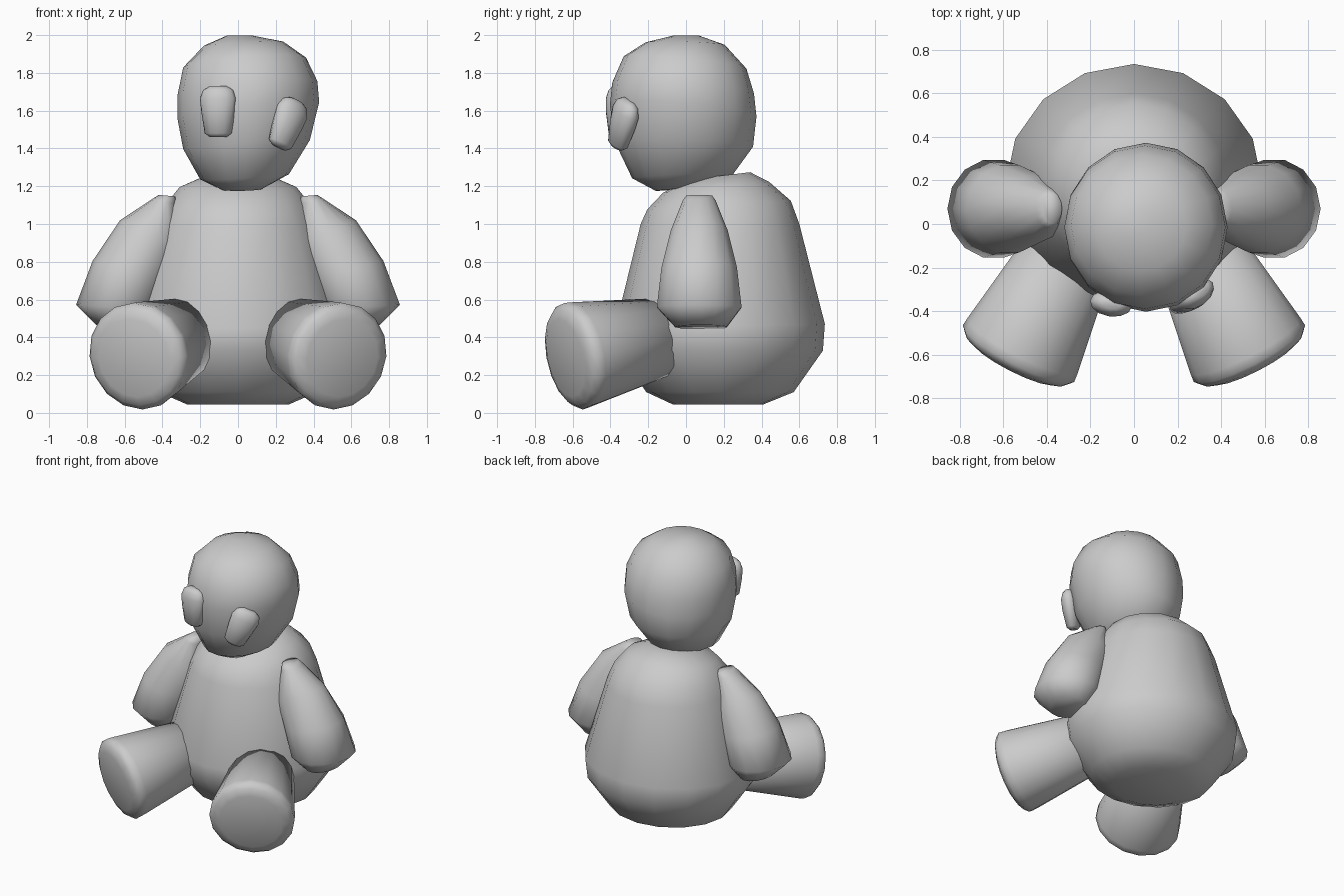
import bpy, bmesh
from math import cos, sin, pi, radians
from mathutils import Matrix, Vector, Euler


def loft(name, rings, n, mat=Matrix(), mirror=False):
    """Rings: (cx, cy, cz, rx, ry, slope_x, slope_y), joined bottom to top."""
    bm = bmesh.new()
    loops = []
    for cx, cy, cz, rx, ry, sx, sy in rings:
        loop = []
        for i in range(n):
            a = 2 * pi * i / n
            dx, dy = rx * cos(a), ry * sin(a)
            loop.append(bm.verts.new(mat @ Vector((cx + dx, cy + dy, cz + sx * dx + sy * dy))))
        loops.append(loop)
    for lo, hi in zip(loops, loops[1:]):
        for i in range(n):
            j = (i + 1) % n
            bm.faces.new((lo[i], lo[j], hi[j], hi[i]))
    bm.faces.new(loops[0][::-1])
    bm.faces.new(loops[-1])
    bmesh.ops.recalc_face_normals(bm, faces=bm.faces)
    for f in bm.faces:
        f.smooth = True
    me = bpy.data.meshes.new(name)
    bm.to_mesh(me)
    bm.free()
    ob = bpy.data.objects.new(name, me)
    bpy.context.collection.objects.link(ob)
    if mirror:
        ob.modifiers.new("Mirror", 'MIRROR').use_axis[0] = True
    return ob


# Pear-shaped torso
loft("body", [
    (0, .17, .045, .27, .24, 0, 0),
    (0, .18, .11, .42, .39, 0, 0),
    (0, .18, .33, .57, .545, 0, 0),
    (0, .18, .46, .59, .555, 0, .02),
    (0, .18, 1.00, .43, .42, 0, 0),
    (0, .175, 1.10, .385, .38, 0, .06),
    (0, .16, 1.195, .31, .28, 0, .1),
    (0, .18, 1.255, .17, .16, 0, .12),
], 16)

# Slightly tilted egg-shaped head
loft("head", [
    (.02, -.04, 1.185, .11, .12, .02, .08),
    (.035, -.02, 1.25, .235, .265, .06, .03),
    (.045, -.01, 1.42, .335, .365, .07, -.03),
    (.055, -.015, 1.60, .375, .388, .12, -.08),
    (.05, -.015, 1.72, .37, .375, .1, -.08),
    (.035, -.005, 1.855, .325, .325, .08, -.1),
    (.03, -.005, 1.955, .21, .21, .05, -.03),
    (.01, 0, 1.997, .07, .07, 0, 0),
], 16)

# Eyes: flattened rounded pads, the one on +x turned and leaning
pad = [(0, 0, -.135, .045, .025, 0, 0), (0, 0, -.115, .072, .045, 0, 0),
       (0, 0, 0, .09, .06, 0, 0), (0, 0, .07, .098, .06, 0, 0),
       (0, 0, .115, .08, .045, 0, 0), (0, 0, .135, .045, .025, 0, 0)]
for name, loc, rot in (("left_eye", (-.105, -.365, 1.595), (0, 0, -8)),
                       ("right_eye", (.262, -.335, 1.53), (0, 24, 34))):
    m = Matrix.Translation(loc) @ Euler([radians(v) for v in rot]).to_matrix().to_4x4()
    loft(name, pad, 12, m)

# Arms hanging outward from the shoulders
loft("arms", [
    (.64, .08, .455, .11, .14, .1, 0),
    (.645, .07, .56, .212, .23, .06, 0),
    (.57, .07, .76, .2, .205, .22, 0),
    (.46, .07, .95, .165, .155, .42, 0),
    (.39, .07, 1.12, .06, .09, .25, 0),
    (.375, .07, 1.15, .045, .07, .08, 0),
], 14, mirror=True)

# Legs: widening stubs pointing forward with rounded soles
axis = Vector((.26, -.51, -.11))
leg = Matrix.Translation((.53, -.595, .3)) @ axis.to_track_quat('Z', 'Y').to_matrix().to_4x4()
loft("legs", [
    (0, 0, -.60, .2, .2, 0, 0),
    (0, 0, -.04, .283, .283, 0, 0),
    (0, 0, 0, .287, .287, 0, 0),
    (0, 0, .03, .26, .26, 0, 0),
    (0, 0, .05, .21, .21, 0, 0),
], 16, leg, mirror=True)
